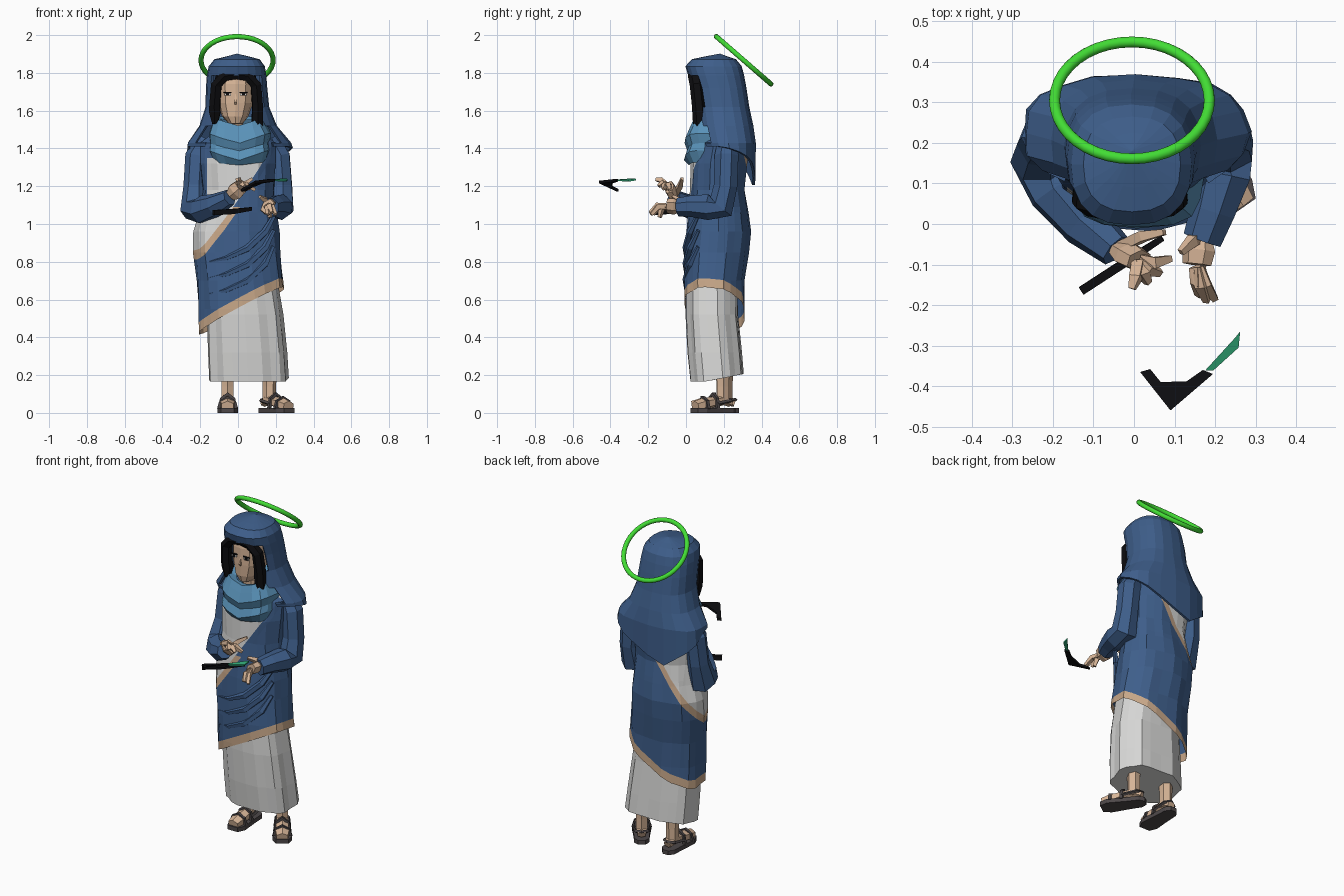
import bpy, bmesh, math, random
from mathutils import Vector, Matrix

if "Cube" in bpy.data.objects:
    bpy.data.objects.remove(bpy.data.objects["Cube"])
random.seed(4)


def mat(name, r, g, b):
    m = bpy.data.materials.new(name)
    m.diffuse_color = (r, g, b, 1)
    m.use_nodes = True
    m.node_tree.nodes["Principled BSDF"].inputs["Base Color"].default_value = m.diffuse_color
    return m


BLUE = mat("robe blue", .048, .112, .255)
LIGHT = mat("scarf light blue", .10, .285, .48)
WHITE = mat("tunic white", .68, .68, .67)
TAN = mat("trim tan", .58, .39, .25)
SKIN = mat("skin", .68, .46, .31)
BLACK = mat("black", .004, .004, .005)
SANDAL = mat("sandal brown", .075, .064, .066)
GREEN = mat("halo green", .055, .72, .035)
FEATHER = mat("feather green", .03, .38, .18)


def finish(name, bm, *mats, fix=True):
    if fix:
        bmesh.ops.recalc_face_normals(bm, faces=bm.faces)
    me = bpy.data.meshes.new(name)
    bm.to_mesh(me)
    bm.free()
    for m in mats:
        me.materials.append(m)
    ob = bpy.data.objects.new(name, me)
    bpy.context.collection.objects.link(ob)
    return ob


def skin_rings(rings, caps=True, xf=None):
    """Join rings of points, low to high, into a bmesh."""
    bm = bmesh.new()
    rows = [[bm.verts.new(xf @ Vector(p) if xf else p) for p in r] for r in rings]
    n = len(rows[0])
    for a, b in zip(rows, rows[1:]):
        for i in range(n):
            bm.faces.new((a[i], a[(i + 1) % n], b[(i + 1) % n], b[i]))
    if caps:
        bm.faces.new(rows[0][::-1])
        bm.faces.new(rows[-1])
    return bm


def ring(z, x0, x1, y0, y1, n=20, fold=0.0, power=1.0, twist=7):
    """Oval ring between x and y limits; index 0 is at the front."""
    out = []
    for i in range(n):
        a = 2 * math.pi * i / n
        s, c = math.sin(a), -math.cos(a)
        s, c = (math.copysign(abs(v) ** power, v) for v in (s, c))
        k = 1 + fold * math.sin(i * 2.2 + z * twist)
        out.append(((x0 + x1) / 2 + (x1 - x0) / 2 * s * k,
                    (y0 + y1) / 2 + (y1 - y0) / 2 * c * k, z))
    return out


def tube(name, pts, radii, m, n=6, flat=1.0, xf=None):
    """Tapered tube; flat squeezes the section in its second direction."""
    pts = [Vector(p) for p in pts]
    rings, side, prev = [], None, None
    for k, p in enumerate(pts):
        d = (pts[min(k + 1, len(pts) - 1)] - pts[max(k - 1, 0)]).normalized()
        if side is None:
            side = d.cross(Vector((0, 1, 0.05))).normalized()
        else:
            side.rotate(prev.rotation_difference(d))
        prev, up = d, d.cross(side)
        rings.append([p + radii[k] * (math.cos(t) * side + flat * math.sin(t) * up)
                      for t in (2 * math.pi * (i + .5) / n for i in range(n))])
    return finish(name, skin_rings(rings, xf=xf), m)


def prism(name, pts, thick, m, xf=None):
    lo = [Vector(p) - Vector((0, 0, thick / 2)) for p in pts]
    hi = [Vector(p) + Vector((0, 0, thick / 2)) for p in pts]
    return finish(name, skin_rings([lo, hi], xf=xf), m)


def cut(bm, co, no, clear=False):
    bmesh.ops.bisect_plane(bm, geom=bm.verts[:] + bm.edges[:] + bm.faces[:],
                           plane_co=co, plane_no=no, clear_inner=clear)


# halo
bpy.ops.mesh.primitive_torus_add(major_radius=.191, minor_radius=.0135, major_segments=40,
                                 minor_segments=14, location=(-.005, .305, 1.867),
                                 rotation=(-math.radians(41), 0, 0))
halo = bpy.context.object
halo.name = "halo"
halo.data.materials.append(GREEN)
bpy.ops.object.shade_smooth_by_angle()

# long white skirt with pleats, closed underneath
skirt = skin_rings([ring(.165, -.155, .265, .025, .305, 22, .04, .8, 1),
                    ring(.32, -.16, .255, .01, .295, 22, .045, .8, 1),
                    ring(.52, -.165, .235, .0, .275, 22, .04, .8, 1),
                    ring(.74, -.17, .20, .0, .27, 22, .02, .8, 1)])
for v in skirt.verts:
    if v.co.z < .2:
        v.co.z += .04 * max(0, (v.co.y - .1) / .2)
finish("skirt", skirt, WHITE, fix=False)

# wrapped robe: slanted hem and an open side, both edged with trim
robe = skin_rings([ring(z, *r, 24, .03, .9) for z, r in (
    (.38, (-.21, .27, .0, .315)), (.55, (-.21, .262, -.01, .31)), (.7, (-.215, .24, -.01, .31)),
    (.85, (-.232, .222, -.003, .33)), (.96, (-.232, .215, .005, .34)),
    (1.06, (-.205, .20, .015, .328)), (1.18, (-.19, .19, .025, .31)),
    (1.32, (-.20, .20, .025, .325)), (1.43, (-.20, .20, .05, .33)), (1.5, (-.11, .11, .09, .29)))],
    caps=False)
hem_n = Vector((-.53, .15, 1)).normalized()
hem_p = Vector((0, 0, .555))
side_p = Vector((-.24, .17, .86))
side_n = Vector((.19, -.17, .19)).cross(Vector((.21, .15, .36))).normalized()
cut(robe, hem_p, hem_n, True)
cut(robe, hem_p + hem_n * .045, hem_n)
cut(robe, side_p, side_n)
cut(robe, side_p - side_n * .03, side_n)
cut(robe, (0, 0, 1.35), (0, 0, 1))
cut(robe, (0, 0, 1.09), (0, 0, 1))
cut(robe, (-.165, 0, 0), (1, 0, 0))
for f in robe.faces:
    c = f.calc_center_median()
    d = (c - side_p).dot(side_n)
    f.material_index = 1 if d > 0 else 2 if d > -.03 or (c - hem_p).dot(hem_n) < .045 else 0
    # mantle covers the shoulders and the sides of the chest
    if c.y < .17 and (c.z > 1.35 or (c.z > 1.09 and (c.x < -.165 or -.03 < d <= 0))):
        f.material_index = 0
finish("robe", robe, BLUE, WHITE, TAN, fix=False)

# soft folds swagged across the front of the robe
for k in range(3):
    z = 1.02 - k * .085
    tube("robe_fold", [(.195 - k * .005, .065, z + .03), (.145, .022, z - .06), (.05, -.002, z - .15),
                       (-.06, .002, z - .20), (-.15, .03, z - .22)],
         [.012, .02, .02, .014, .005], BLUE, 5, .9)

# hood flowing into a shoulder cape, open at the face
N = 20
rings = [ring(z, *r, N, f, .82) for z, r, f in (
    (1.36, (-.275, .285, .09, .368), .02), (1.43, (-.27, .277, .08, .368), .02),
    (1.52, (-.205, .205, .06, .355), .012), (1.62, (-.172, .165, .05, .335), 0),
    (1.72, (-.17, .155, .035, .32), 0), (1.785, (-.165, .15, .012, .308), 0),
    (1.835, (-.155, .142, -.003, .295), 0), (1.872, (-.125, .115, .03, .265), 0),
    (1.885, (-.07, .065, .09, .225), 0))]
hood = skin_rings(rings, caps=False)
top = [v for v in hood.verts if v.co.z > 1.88]
peak = hood.verts.new((-.005, .18, 1.902))
for i in range(N):
    hood.faces.new((top[i], top[(i + 1) % N], peak))
for v in hood.verts:
    if v.co.z < 1.4:
        v.co.z = 1.41 - .2 * max(0, (v.co.y - .2) / .16) * (1 - .8 * min(1, abs(v.co.x + .1) / .4))
        v.co.z = min(v.co.z, 1.415)
gone = []
for f in hood.faces:
    c = f.calc_center_median()
    if c.z < 1.78 and c.y < (.09 if c.z > 1.5 else .12):
        gone.append(f)
bmesh.ops.delete(hood, geom=gone, context='FACES')
ob = finish("hood_cape", hood, BLUE, fix=False)
mod = ob.modifiers.new("cloth", 'SOLIDIFY')
mod.thickness = .014

# scarf in drooping layers, broad across the chest
rows = []
for z, r, dip in ((1.33, (-.13, .15, .015, .27), .02), (1.39, (-.155, .17, -.012, .28), .055),
                  (1.43, (-.15, .165, .006, .28), .045), (1.48, (-.155, .175, -.01, .28), .055),
                  (1.53, (-.14, .15, .012, .27), .05), (1.57, (-.13, .135, .03, .25), .05),
                  (1.55, (-.08, .08, .06, .22), .03)):
    rows.append([(x, y, q - dip * max(0, 1 - abs(x) / .16) * (y < .13))
                 for x, y, q in ring(z, *r, 16, .02, .68)])
finish("scarf", skin_rings(rows, caps=False), LIGHT, fix=False)

# head and neck
finish("head", skin_rings([ring(z, *r, 12, 0, .85) for z, r in (
    (1.44, (-.06, .05, .1, .22)), (1.53, (-.055, .04, .09, .22)), (1.531, (-.05, .025, .055, .22)),
    (1.57, (-.085, .055, .045, .23)), (1.64, (-.108, .08, .042, .25)),
    (1.74, (-.112, .085, .042, .27)), (1.83, (-.09, .065, .06, .26)))]), SKIN)
tube("nose", [(-.013, .046, 1.69), (-.013, .038, 1.645), (-.013, .046, 1.635)],
     [.004, .008, .006], SKIN, 4)
for x in (-.055, .028):
    for nm, z, w, h, m in (("eye_white", 1.686, .017, .006, WHITE), ("pupil", 1.686, .008, .007, BLACK),
                           ("eyelid_line", 1.697, .021, .003, BLACK)):
        y = .036 if nm == "pupil" else .039
        prism(nm, [(x - w, y, z), (x + w, y, z), (x + w, .045, z), (x - w, .045, z)], h * 2, m)

# parted hair and its two long locks
for s, low in ((-1, 1.53), (1, 1.455)):
    x = lambda v: -.01 + s * v
    tube("hair_lock", [(x(-.01), .045, 1.795), (x(.06), .045, 1.785), (x(.105), .055, 1.735),
                       (x(.113), .066, 1.63), (x(.112), .075, low + .06), (x(.112), .07, low)],
         [.03, .032, .032, .032, .034, .016], BLACK, 6, 1.1)
finish("hair_cap", skin_rings([ring(1.76, -.125, .10, .05, .28, 12),
                               ring(1.84, -.10, .08, .04, .26, 12)]), BLACK)

# sleeves
tube("right_sleeve", [(-.17, .22, 1.45), (-.215, .215, 1.36), (-.225, .20, 1.2), (-.225, .165, 1.08),
                      (-.19, .085, 1.075), (-.12, .0, 1.10), (-.045, -.065, 1.14)],
     [.05, .065, .064, .082, .075, .062, .044], BLUE, 7)
tube("left_sleeve", [(.17, .22, 1.45), (.215, .215, 1.36), (.228, .21, 1.2), (.225, .185, 1.09),
                     (.222, .12, 1.09), (.195, .03, 1.095), (.17, -.04, 1.09)],
     [.05, .065, .064, .075, .07, .058, .05], BLUE, 7)


def hand(name, wrist, palm, tips, thumb):
    w, p = Vector(wrist), Vector(palm)
    tube(name + "_palm", [w, (w + p) / 2, p], [.032, .05, .044], SKIN, 6, .65)
    for t in tips:
        t = Vector(t)
        mid = (p + t) / 2 + Vector((0, -.008, .018))
        tube(name + "_finger", [p + (t - p) * .1, mid, t], [.02, .019, .011], SKIN, 4)
    th = Vector(thumb)
    tube(name + "_thumb", [w, (w + th) / 2 + Vector((.005, .01, .01)), th], [.018, .018, .01], SKIN, 4)


hand("right_hand", (-.04, -.06, 1.15), (.012, -.09, 1.195),
     [(-.005, -.16, 1.235), (.035, -.145, 1.20), (.065, -.12, 1.185), (.09, -.085, 1.18)],
     (.075, -.02, 1.24))
hand("left_hand", (.165, -.03, 1.09), (.155, -.10, 1.095),
     [(.20, -.185, 1.05), (.18, -.19, 1.06), (.16, -.175, 1.05), (.17, -.14, 1.035)],
     (.115, -.07, 1.145))

# stick under the hand, and the loose bent piece with its feather
tube("stick", [(-.13, -.165, 1.06), (-.03, -.10, 1.066), (.07, -.035, 1.08)],
     [.019, .019, .013], BLACK, 4, .8)
prism("bent_piece", [(.015, -.365, 1.178), (.09, -.46, 1.222), (.195, -.37, 1.232),
                     (.17, -.36, 1.232), (.13, -.388, 1.222), (.066, -.39, 1.195),
                     (.04, -.358, 1.178)], .014, BLACK)
prism("feather", [(.175, -.362, 1.232), (.195, -.362, 1.232), (.258, -.305, 1.228),
                  (.262, -.265, 1.235), (.25, -.28, 1.238)], .008, FEATHER)

# sandalled feet and ankles
for nm, x, y, turn in (("right", -.055, .15, 0), ("left", .20, .145, 35)):
    xf = Matrix.Translation((x, y, 0)) @ Matrix.Rotation(math.radians(turn), 4, 'Z')
    sole = [(-.054, -.08), (-.035, -.125), (.035, -.125), (.055, -.08), (.045, .03),
            (.042, .10), (.02, .13), (-.02, .13), (-.042, .10), (-.045, .03)]
    prism(nm + "_sole", [(a, b, .013) for a, b in sole], .026, SANDAL, xf)
    tube(nm + "_foot", [(0, -.118, .036), (0, -.07, .045), (0, .0, .058), (0, .06, .07), (0, .108, .05)],
         [.036, .044, .038, .036, .026], SKIN, 6, .75, xf)
    tube(nm + "_ankle", [(0, .06, .05), (0, .06, .14), (0, .06, .32)], [.036, .036, .045], SKIN, 6, 1, xf)
    for yy, w, h in ((-.065, .048, .08), (.0, .043, .10)):
        tube(nm + "_strap", [(-w, yy, .02), (-w * .75, yy, h * .75), (0, yy, h), (w * .75, yy, h * .75),
                             (w, yy, .02)], [.012] * 5, SANDAL, 4, 1, xf)
    tube(nm + "_heel_strap", [(-.04, .0, .05), (-.034, .09, .065), (0, .112, .07), (.034, .09, .065),
                              (.04, .0, .05)], [.01] * 5, SANDAL, 4, 1, xf)
